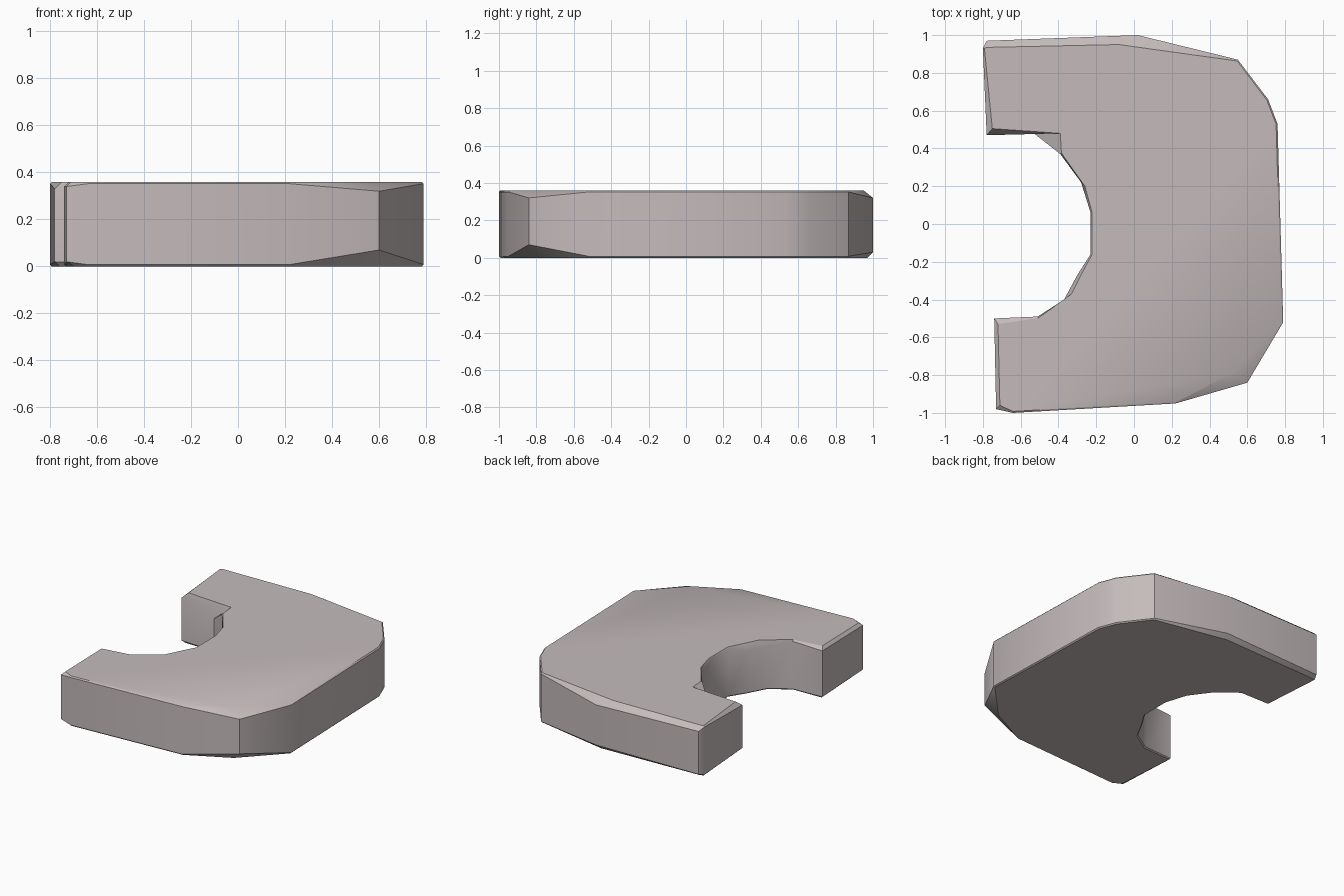
import bpy
import bmesh
import math

cube = bpy.data.objects.get("Cube")
if cube:
    bpy.data.objects.remove(cube, do_unlink=True)

HEIGHT = 0.36

# Outline, counter-clockwise from the front tip of the C-shaped slab
outline = [
    (-.73, -.98), (-.64, -1), (.22, -.95), (.6, -.84), (.79, -.52),
    (.76, .53), (.71, .66), (.55, .87), (.02, 1), (-.78, .97),
    (-.8, .93), (-.78, .47), (-.53, .48), (-.39, .37), (-.28, .22),
    (-.23, .06), (-.23, -.16), (-.3, -.27), (-.37, -.4), (-.51, -.49),
    (-.74, -.5),
]

# Worn edges: outline index -> (shift in x, shift in y, chamfer depth)
worn_top = {
    0: (.02, .02, .02), 3: (-.08, .05, .04), 8: (-.1, -.05, .04),
    9: (0, -.035, .03), 11: (.03, .035, .03), 12: (.14, 0, .12),
    14: (.02, -.02, .05), 17: (.03, .02, .05), 18: (.04, .03, .05),
    20: (.02, -.03, .02),
}
worn_bottom = {
    0: (.03, .02, .02), 3: (-.08, .05, .07), 8: (-.02, -.03, .03),
    9: (.01, -.03, .02), 11: (.02, .02, .02),
}
SLIGHT = (0, 0, .008)


def edge_loops(bm, worn, level, direction):
    """Make the wall loop and the cap loop of one side of the slab."""
    wall, cap = [], []
    for i, (x, y) in enumerate(outline):
        dx, dy, depth = worn.get(i, SLIGHT)
        if i not in worn:
            # Slight chamfer along the inward corner direction
            px, py = outline[i - 1]
            nx, ny = outline[(i + 1) % len(outline)]
            length = math.hypot(nx - px, ny - py)
            dx, dy = -depth * (ny - py) / length, depth * (nx - px) / length
        wall.append(bm.verts.new((x, y, level - direction * depth)))
        cap.append(bm.verts.new((x + dx, y + dy, level)))
    return wall, cap


def bridge(bm, lower, upper):
    for i in range(len(lower)):
        j = (i + 1) % len(lower)
        bm.faces.new((lower[i], lower[j], upper[j], upper[i]))


# Slab
bm = bmesh.new()
low_wall, low_cap = edge_loops(bm, worn_bottom, 0, -1)
high_wall, high_cap = edge_loops(bm, worn_top, HEIGHT, 1)
bridge(bm, low_cap, low_wall)
bridge(bm, low_wall, high_wall)
bridge(bm, high_wall, high_cap)
bm.faces.new(high_cap)
bm.faces.new(list(reversed(low_cap)))
bmesh.ops.recalc_face_normals(bm, faces=bm.faces)
mesh = bpy.data.meshes.new("stone_slab")
bm.to_mesh(mesh)
bm.free()
slab = bpy.data.objects.new("stone_slab", mesh)
bpy.context.collection.objects.link(slab)

# Pale stone
stone = bpy.data.materials.new("pale_stone")
stone.use_nodes = True
colour = (.56, .5, .5, 1)
stone.diffuse_color = colour
stone.node_tree.nodes["Principled BSDF"].inputs["Base Color"].default_value = colour
mesh.materials.append(stone)

# Soft walls with crisp worn edges
bpy.ops.object.select_all(action="DESELECT")
slab.select_set(True)
bpy.context.view_layer.objects.active = slab
bpy.ops.object.shade_smooth_by_angle(angle=math.radians(33))
